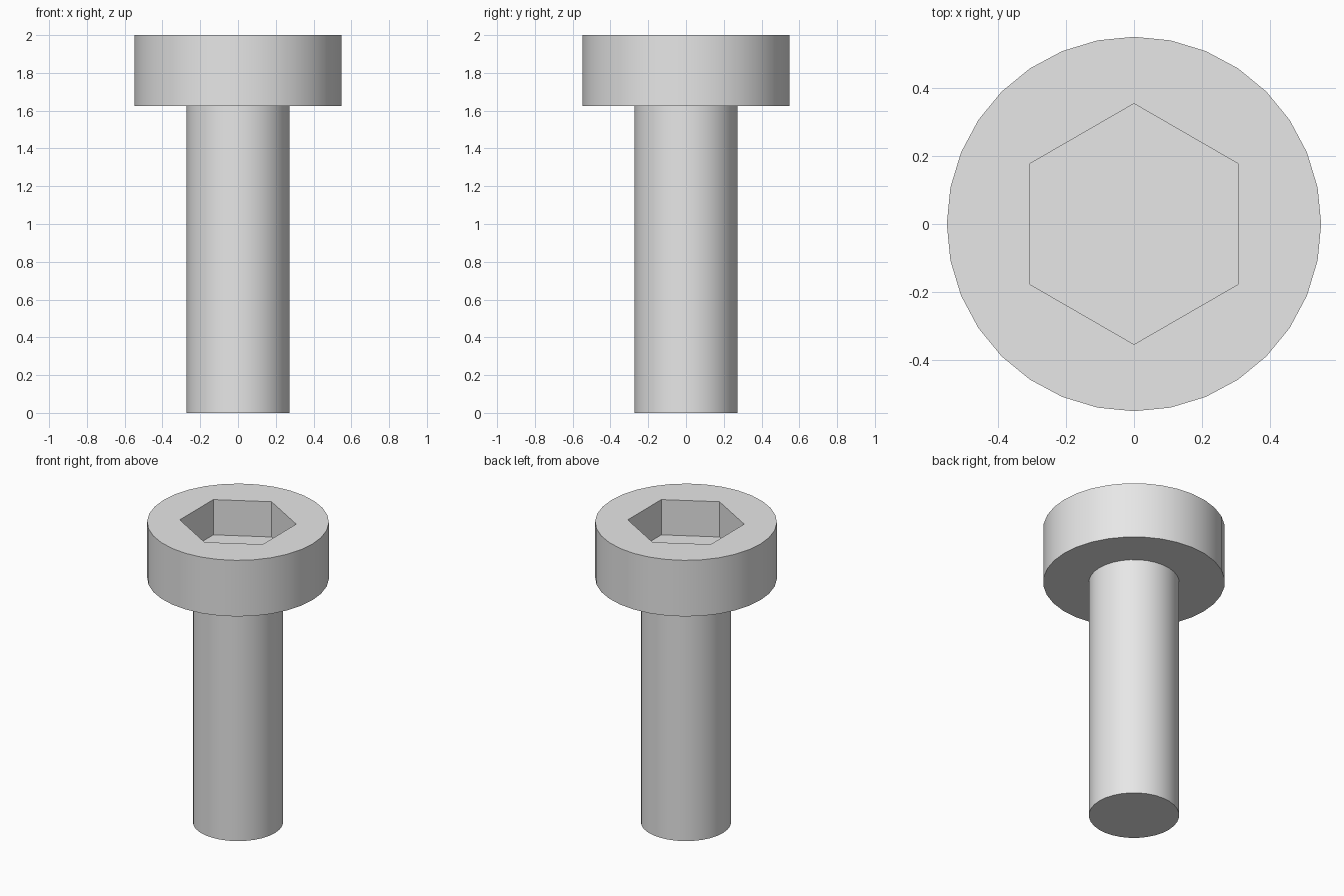
import bpy
import bmesh
import math

cube = bpy.data.objects.get("Cube")
if cube:
    bpy.data.objects.remove(cube, do_unlink=True)

SEGMENTS = 32
HEAD_RADIUS, SHAFT_RADIUS, SOCKET_RADIUS = 0.549, 0.273, 0.353
HEAD_BASE, TOP, SOCKET_FLOOR = 1.626, 2.0, 1.765

steel = bpy.data.materials.new("light_grey")
steel.use_nodes = True
steel.diffuse_color = (0.8, 0.8, 0.8, 1)
steel.node_tree.nodes["Principled BSDF"].inputs["Base Color"].default_value = (0.8, 0.8, 0.8, 1)


def ring(bm, radius, z, sides, turn=0.0):
    """Add a closed loop of edges and return its vertices and edges."""
    step = 2 * math.pi / sides
    verts = [bm.verts.new((radius * math.cos(turn + i * step),
                           radius * math.sin(turn + i * step), z))
             for i in range(sides)]
    edges = [bm.edges.new((verts[i], verts[(i + 1) % sides])) for i in range(sides)]
    return verts, edges


def bridge(bm, lower, upper):
    bmesh.ops.bridge_loops(bm, edges=lower[1] + upper[1])


def finish(bm, name):
    bmesh.ops.recalc_face_normals(bm, faces=bm.faces)
    mesh = bpy.data.meshes.new(name)
    bm.to_mesh(mesh)
    bm.free()
    mesh.materials.append(steel)
    obj = bpy.data.objects.new(name, mesh)
    bpy.context.collection.objects.link(obj)
    bpy.ops.object.select_all(action="DESELECT")
    obj.select_set(True)
    bpy.context.view_layer.objects.active = obj
    bpy.ops.object.shade_smooth_by_angle(angle=math.radians(30))


# One closed skin: shaft, shoulder, head and hexagonal socket
bm = bmesh.new()
tip = ring(bm, SHAFT_RADIUS, 0, SEGMENTS)
neck = ring(bm, SHAFT_RADIUS, HEAD_BASE, SEGMENTS)
head_low = ring(bm, HEAD_RADIUS, HEAD_BASE, SEGMENTS)
head_top = ring(bm, HEAD_RADIUS, TOP, SEGMENTS)
socket_rim = ring(bm, SOCKET_RADIUS, TOP, 6, math.pi / 2)
socket_base = ring(bm, SOCKET_RADIUS, SOCKET_FLOOR, 6, math.pi / 2)

bm.faces.new(tip[0])
for lower, upper in ((tip, neck), (neck, head_low), (head_low, head_top),
                     (socket_base, socket_rim)):
    bridge(bm, lower, upper)
bm.faces.new(socket_base[0])

# Flat top of the head around the socket
bmesh.ops.triangle_fill(bm, edges=head_top[1] + socket_rim[1],
                        use_beauty=True, normal=(0, 0, 1))
finish(bm, "socket_head_bolt")
